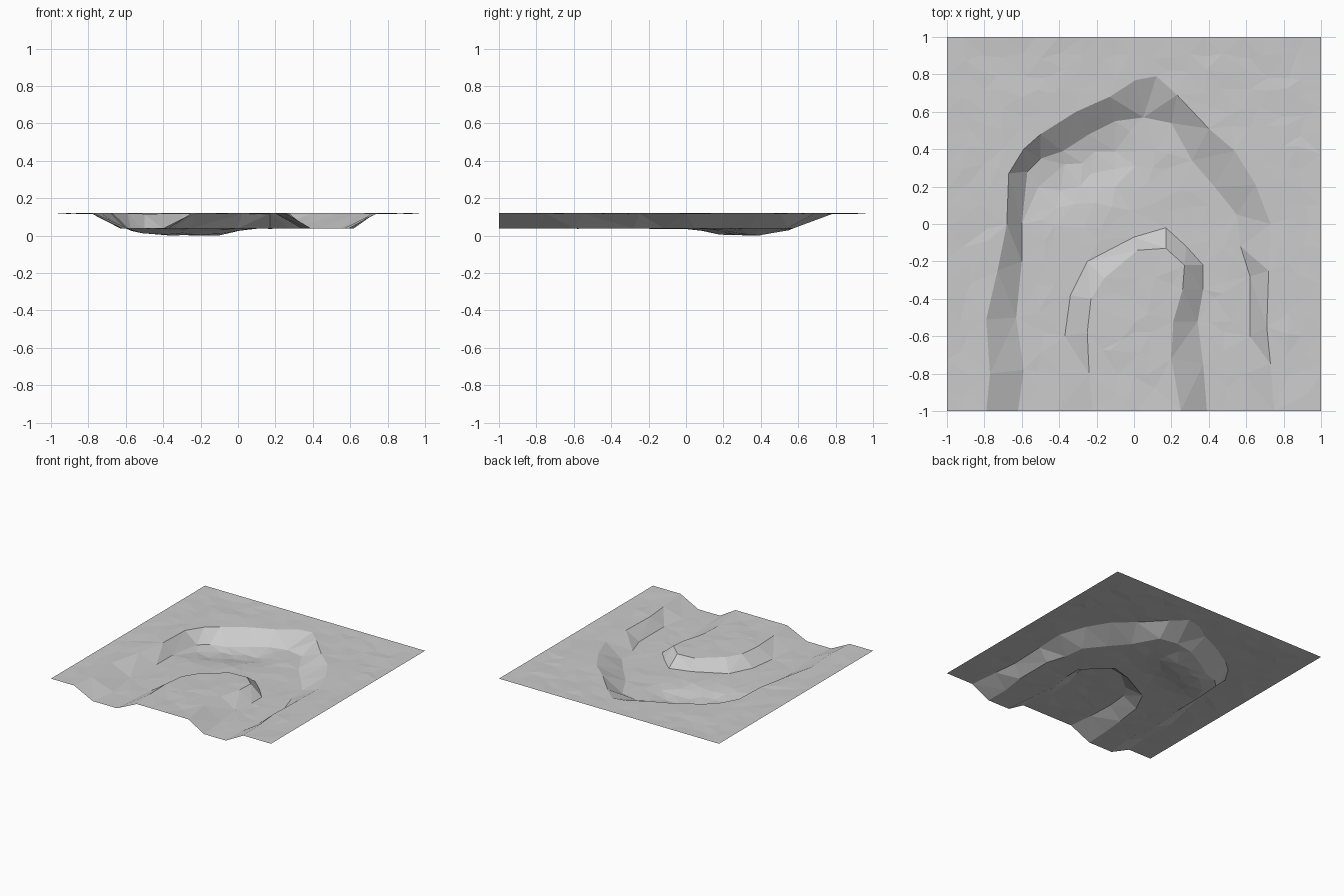
import bpy
import math
import random
from mathutils import Vector, geometry

random.seed(4)
HIGH, FLOOR, SPACING = 0.125, 0.042, 0.1

old_cube = bpy.data.objects.get("Cube")
if old_cube:
    bpy.data.objects.remove(old_cube, do_unlink=True)


def outline(*hundredths):
    return [Vector((x / 100, y / 100)) for x, y in hundredths]


# Bank lines, each running from the front edge round and back to the front edge
outer_crest = outline(
    (-79, -100), (-77, -80), (-79, -51), (-73, -25), (-68, 0), (-67, 27), (-59, 40),
    (-50, 48), (-31, 60), (-13, 68), (1, 77), (12, 79), (23, 69), (40, 51), (54, 39),
    (65, 21), (73, 0), (72, -25), (71, -55), (73, -75), (75, -100))
outer_foot = outline(
    (-62, -100), (-59, -78), (-63, -50), (-60, -20), (-60, 0), (-57, 28), (-50, 35),
    (-38, 39), (-24, 48), (-10, 55), (5, 57), (20, 54), (31, 34), (43, 20), (55, 5),
    (57, -12), (62, -28), (62, -60), (59, -80), (59, -100))
island_foot = outline(
    (-40, -100), (-39, -80), (-37, -60), (-34, -38), (-25, -20), (0, -7), (17, -2),
    (28, -12), (37, -22), (37, -35), (34, -52), (37, -75), (39, -100))
island_crest = outline(
    (-22, -100), (-24, -80), (-25, -58), (-23, -40), (-16, -29), (2, -14), (17, -13),
    (27, -22), (26, -35), (21, -52), (20, -72), (25, -100))
lines = [outer_crest, outer_foot, island_foot, island_crest]


def inside(point, polygon):
    """Even-odd test of a point in a closed outline."""
    hit = False
    for a, b in zip(polygon, polygon[1:] + polygon[:1]):
        if (a.y > point.y) != (b.y > point.y):
            if point.x < a.x + (point.y - a.y) * (b.x - a.x) / (b.y - a.y):
                hit = not hit
    return hit


def segment_distance(point, a, b):
    nearest, t = geometry.intersect_point_line(point, a, b)
    return (point.to_3d() - a.lerp(b, min(max(t, 0), 1)).to_3d()).length


def line_distance(point):
    return min(segment_distance(point, a, b)
               for line in lines for a, b in zip(line, line[1:]))


# The bed sinks into a pool below the back left bank
pool_start, pool_end = outline((-42, 24), (-14, 38))


def bed_height(point):
    spread = segment_distance(point, pool_start, pool_end) / 0.15
    return FLOOR - 0.04 * math.exp(-spread * spread)


def high_ground(point):
    on_edge = max(abs(point.x), abs(point.y)) > 0.99
    return HIGH if on_edge else HIGH - random.uniform(0, 0.006)


# Bank points and the edges that hold the creases
points, heights, edges = [], [], []
for line in lines:
    start = len(points)
    for point in line:
        points.append(point)
        crest = line is outer_crest or line is island_crest
        heights.append(high_ground(point) if crest else bed_height(point))
    edges += [(i, i + 1) for i in range(start, len(points) - 1)]

# Uneven ground points between the banks
cells = round(2 / SPACING)
for row in range(cells + 1):
    for column in range(cells + 1):
        point = Vector((column, row)) * SPACING - Vector((1, 1))
        if 0 < column < cells:
            point.x += random.uniform(-0.3, 0.3) * SPACING
        if 0 < row < cells:
            point.y += random.uniform(-0.3, 0.3) * SPACING
        if line_distance(point) < 0.055:
            continue
        on_island = inside(point, island_crest)
        in_bed = inside(point, outer_foot) and not inside(point, island_foot)
        on_plain = not inside(point, outer_crest)
        if not (on_island or in_bed or on_plain):
            continue
        points.append(point)
        if in_bed:
            heights.append(bed_height(point) + random.uniform(-0.003, 0.003))
        else:
            heights.append(high_ground(point))

# Triangulate the ground sheet and rest it on the base plane
flat, _, faces, sources, _, _ = geometry.delaunay_2d_cdt(points, edges, [], 0, 0.0001)
lowest = min(heights)
verts = [(p.x, p.y, (heights[s[0]] if s else FLOOR) - lowest)
         for p, s in zip(flat, sources)]
mesh = bpy.data.meshes.new("riverbed_ground")
mesh.from_pydata(verts, [], faces)
mesh.update()
ground = bpy.data.objects.new("riverbed_ground", mesh)
bpy.context.collection.objects.link(ground)

# Plain grey ground
grey = bpy.data.materials.new("ground_grey")
grey.use_nodes = True
colour = (0.6, 0.6, 0.6, 1)
grey.diffuse_color = colour
grey.node_tree.nodes["Principled BSDF"].inputs["Base Color"].default_value = colour
mesh.materials.append(grey)
